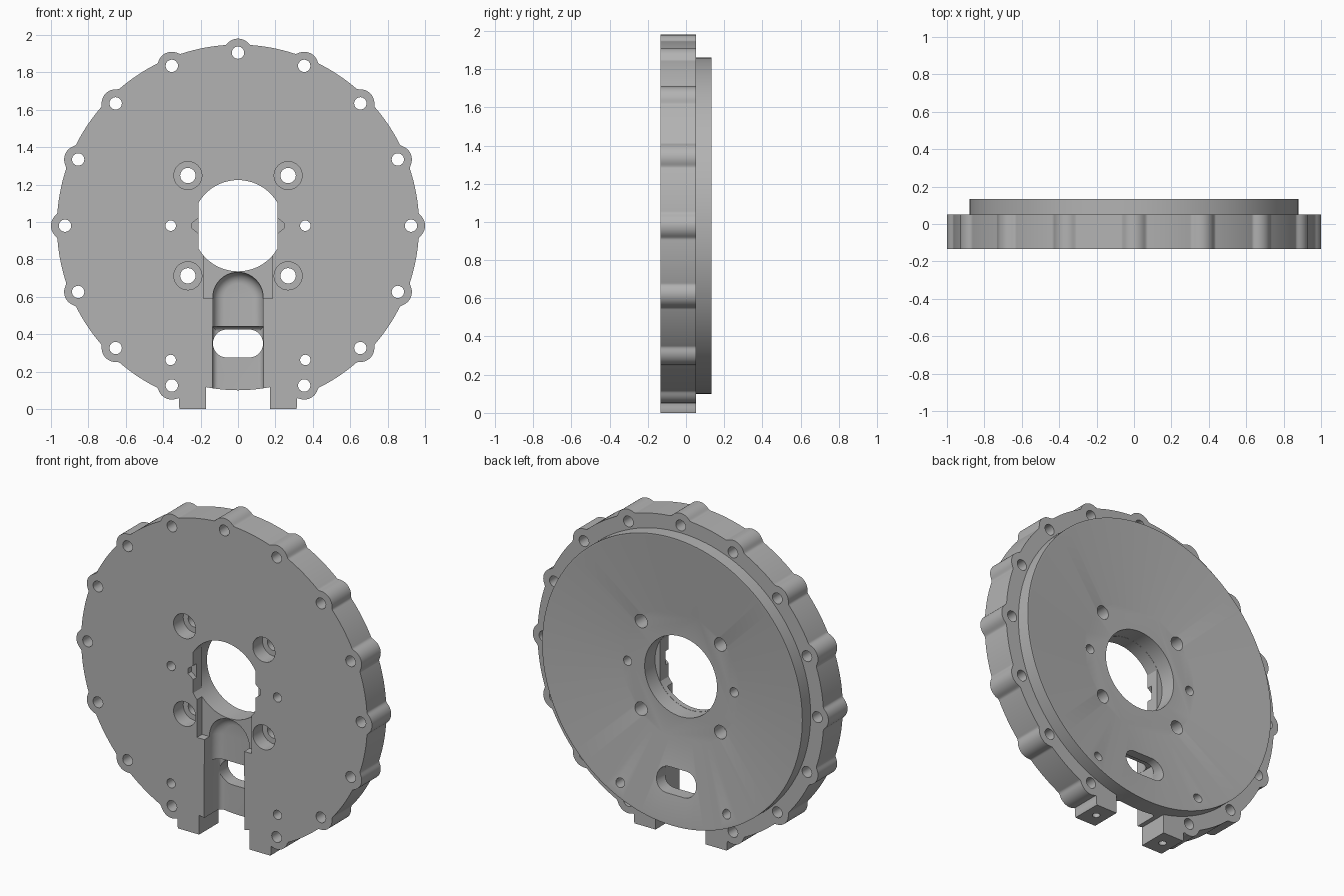
import bpy, bmesh, math
from mathutils import Matrix, Vector

cube = bpy.data.objects.get("Cube")
if cube:
    bpy.data.objects.remove(cube, do_unlink=True)

CZ = 0.98                                # height of the disc axis
FRONT, FLANGE, BACK = -0.133, 0.052, 0.133
BOLT_R, LUG_R = 0.925, 0.075
GAP, FOOT = 0.17, 0.315                  # inner and outer x of the feet

grey = bpy.data.materials.new("metal_grey")
grey.use_nodes = True
grey.diffuse_color = (0.45, 0.45, 0.45, 1)
grey.node_tree.nodes["Principled BSDF"].inputs["Base Color"].default_value = grey.diffuse_color


def finish(bm, name):
    bmesh.ops.recalc_face_normals(bm, faces=bm.faces)
    mesh = bpy.data.meshes.new(name)
    bm.to_mesh(mesh)
    bm.free()
    obj = bpy.data.objects.new(name, mesh)
    mesh.materials.append(grey)
    bpy.context.collection.objects.link(obj)
    return obj


def rod(name, x, z, r, y0, y1, r2=None, seg=32):
    """Round part along y, with radius r at y0 and r2 at y1."""
    bm = bmesh.new()
    turn = Matrix.Translation((x, (y0 + y1) / 2, z)) @ Matrix.Rotation(-math.pi / 2, 4, "X")
    bmesh.ops.create_cone(bm, cap_ends=True, segments=seg, radius1=r,
                          radius2=r if r2 is None else r2, depth=y1 - y0, matrix=turn)
    return finish(bm, name)


def prism(name, points, y0, y1, fillet=0):
    """Extrude an x-z outline along y, rounding the edge at y1."""
    bm = bmesh.new()
    face = bm.faces.new([bm.verts.new((x, y0, z)) for x, z in points])
    # Keep the starting cap so that the solid is closed
    ext = bmesh.ops.extrude_face_region(bm, geom=[face], use_keep_orig=True)
    verts = [v for v in ext["geom"] if isinstance(v, bmesh.types.BMVert)]
    bmesh.ops.translate(bm, verts=verts, vec=(0, y1 - y0, 0))
    if fillet:
        edges = [e for e in bm.edges if all(v in verts for v in e.verts)]
        bmesh.ops.bevel(bm, geom=edges, offset=fillet, segments=6, profile=0.5, affect="EDGES")
    return finish(bm, name)


def box(name, x0, x1, z0, z1, y0, y1, fillet=0):
    return prism(name, [(x0, z0), (x1, z0), (x1, z1), (x0, z1)], y0, y1, fillet)


def arc(cx, cz, r, a0, a1, n=20):
    angles = [math.radians(a0 + (a1 - a0) * i / n) for i in range(n + 1)]
    return [(cx + r * math.cos(a), cz + r * math.sin(a)) for a in angles]


def combine(target, parts, operation):
    """Apply each part to the target as an exact boolean."""
    for part in parts:
        mod = target.modifiers.new("cut", "BOOLEAN")
        mod.operation, mod.solver, mod.object = operation, "EXACT", part
        bpy.context.view_layer.update()
        graph = bpy.context.evaluated_depsgraph_get()
        mesh = bpy.data.meshes.new_from_object(target.evaluated_get(graph))
        target.modifiers.clear()
        target.data = mesh
        bpy.data.objects.remove(part, do_unlink=True)


def rim(deg):
    """Outer radius at an angle from straight down: disc, blended lugs, feet."""
    disc, blend = 0.968, 0.012
    off = math.radians((deg + 11.25) % 22.5 - 11.25)
    reach = LUG_R ** 2 - (BOLT_R * math.sin(off)) ** 2
    r = disc
    if reach > 0 and 11.25 < deg < 348.75:
        lug = BOLT_R * math.cos(off) + math.sqrt(reach)
        r = max(disc, lug) + max(blend - abs(disc - lug), 0) ** 2 / (4 * blend)
    phi = math.radians(min(deg, 360 - deg))
    if phi < math.radians(30):
        r = max(r, min(CZ / math.cos(phi), FOOT / math.sin(phi)))
    return min(r, 1.0) if phi > math.radians(20) else r


# Flange outline with bolt lugs and two feet, open between the feet
start = math.degrees(math.atan(GAP / CZ))
steps = 960
outline = []
for i in range(steps + 1):
    deg = start + (360 - 2 * start) * i / steps
    a, r = math.radians(deg), rim(deg)
    outline.append((r * math.sin(a), CZ - r * math.cos(a)))
half = math.degrees(math.asin(GAP / 0.878))
outline += arc(0, CZ, 0.878, 270 - half, 270 + half)
plate = prism("end_plate", outline, FRONT, FLANGE)

# Raised rear boss
combine(plate, [rod("boss", 0, CZ, 0.88, FRONT + 0.002, BACK, seg=128)], "UNION")

# Dished back
cuts = [rod("dish", 0, CZ, 0.40, 0.05, BACK + 0.01, 0.925, seg=128)]

# Shaft opening: round at the back, flat-sided at the front
side = math.degrees(math.acos(0.21 / 0.244))
cuts.append(rod("shaft_hole", 0, CZ, 0.245, -0.05, 0.3, seg=64))
cuts.append(prism("flat_hole", arc(0, CZ, 0.244, side, 180 - side)
                  + arc(0, CZ, 0.244, 180 + side, 360 - side), -0.3, 0.02))
notch = [(0.2, -0.05), (0.245, -0.015), (0.245, 0.015), (0.2, 0.05)]
cuts.append(prism("side_notch", [(x, CZ + z) for x, z in notch]
                  + [(-x, CZ + z) for x, z in reversed(notch)], -0.3, -0.1))

# Cable channel: shallow pocket, arched ramp, deeper lower run and slot
cuts.append(box("pocket", -0.185, 0.185, 0.59, 0.86, -0.3, FRONT + 0.05))
cuts.append(prism("arch", [(-0.135, 0.3), (0.135, 0.3)] + arc(0, 0.596, 0.135, 0, 180),
                  -0.3, -0.02, 0.06))
cuts.append(box("lower_channel", -0.136, 0.136, -0.2, 0.44, -0.31, 0.025, 0.03))
cuts.append(prism("cable_slot", arc(0.059, 0.35, 0.075, -90, 90)
                  + arc(-0.059, 0.35, 0.075, 90, 270), -0.2, 0.3))

# Bolt holes, counterbored screws, dowel holes
for i in range(1, 16):
    a = math.radians(22.5 * i)
    cuts.append(rod("bolt_hole", BOLT_R * math.sin(a), CZ - BOLT_R * math.cos(a),
                    0.033, -0.3, 0.3, seg=24))
for s in (-1, 1):
    for t in (-1, 1):
        cuts.append(rod("screw_hole", s * 0.268, CZ + t * 0.268, 0.041, -0.3, 0.3))
        cuts.append(rod("counterbore", s * 0.268, CZ + t * 0.268, 0.075, -0.3, -0.04))
    for z in (CZ, 0.262):
        cuts.append(rod("dowel_hole", s * 0.36, z, 0.028, -0.3, 0.3, seg=24))
    # Upright hole in the sole of each foot
    hole = rod("foot_hole", 0, 0, 0.022, -0.08, 0.08, seg=24)
    hole.data.transform(Matrix.Translation(Vector((s * 0.24, -0.04, 0)))
                        @ Matrix.Rotation(math.pi / 2, 4, "X"))
    cuts.append(hole)
combine(plate, cuts, "DIFFERENCE")

# Smooth shading with crisp edges
bpy.ops.object.select_all(action="DESELECT")
plate.select_set(True)
bpy.context.view_layer.objects.active = plate
bpy.ops.object.shade_smooth_by_angle(angle=math.radians(30))
